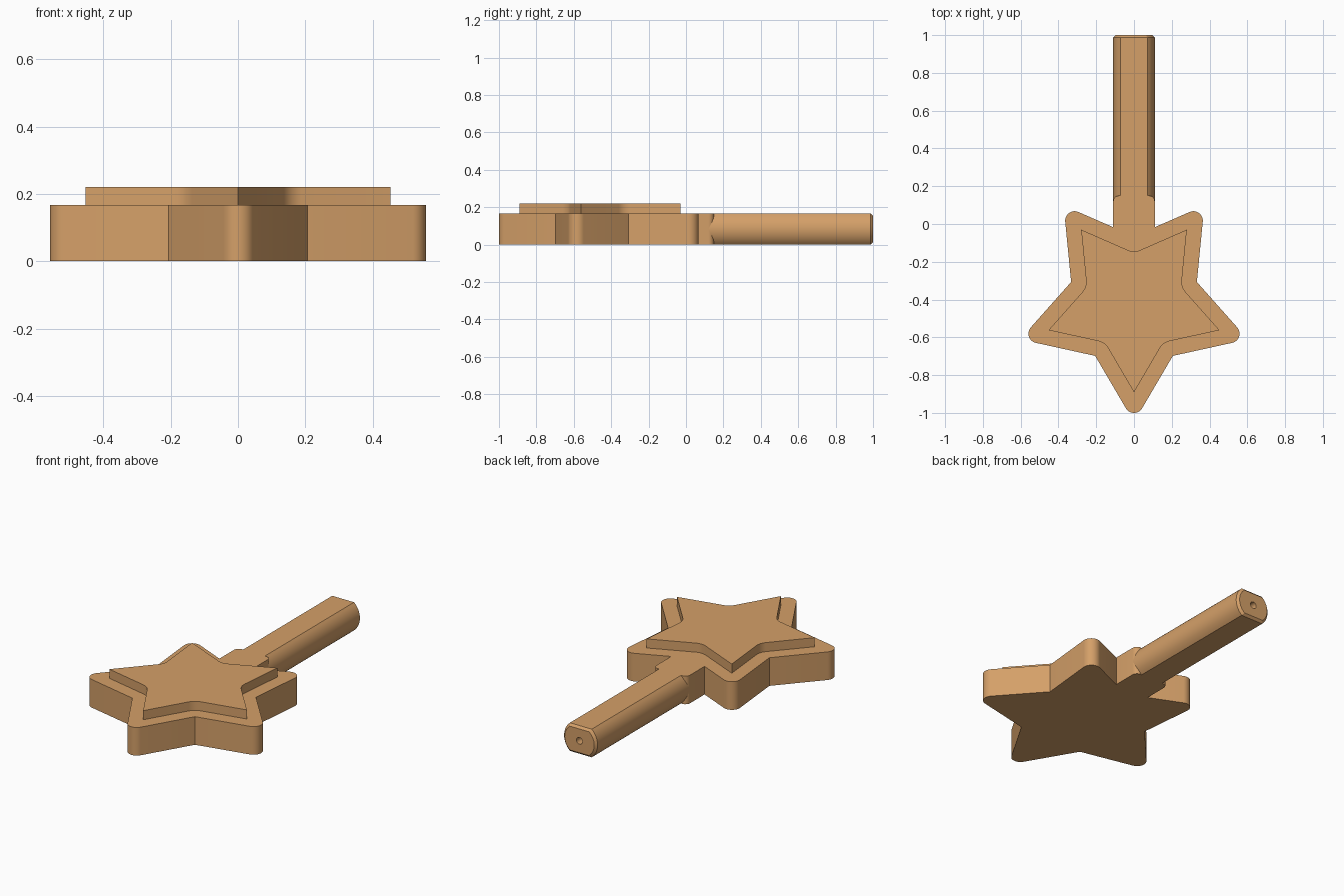
import bpy, bmesh, math
from mathutils import Vector, Matrix

if "Cube" in bpy.data.objects:
    bpy.data.objects.remove(bpy.data.objects["Cube"])

THICK, RAISED_TOP = 0.167, 0.221
CENTER = Vector((0, -0.415))
TIP_R, TIP_DIST, NOTCH_DIST, INSET = 0.05, 0.535, 0.35, 0.08
HANDLE_R, NECK_END = 0.11, 0.15

wood = bpy.data.materials.new("warm wood")
wood.diffuse_color = (0.66, 0.35, 0.14, 1)
wood.use_nodes = True
wood.node_tree.nodes["Principled BSDF"].inputs["Base Color"].default_value = wood.diffuse_color


def finish(name, bm):
    bmesh.ops.recalc_face_normals(bm, faces=bm.faces[:])
    me = bpy.data.meshes.new(name)
    bm.to_mesh(me)
    bm.free()
    me.materials.append(wood)
    ob = bpy.data.objects.new(name, me)
    bpy.context.collection.objects.link(ob)
    return ob


def smooth(ob):
    bpy.ops.object.select_all(action='DESELECT')
    ob.select_set(True)
    bpy.context.view_layer.objects.active = ob
    bpy.ops.object.shade_smooth_by_angle(angle=math.radians(28))


def loft(name, rings):
    """Closed solid through rings of equal point count."""
    bm = bmesh.new()
    loops = [[bm.verts.new(p) for p in ring] for ring in rings]
    n = len(loops[0])
    for a, b in zip(loops, loops[1:]):
        for i in range(n):
            j = (i + 1) % n
            bm.faces.new((a[i], a[j], b[j], b[i]))
    bm.faces.new(loops[0])
    bm.faces.new(loops[-1])
    return finish(name, bm)


def extrude(name, outline, z0, z1):
    return loft(name, [[(p.x, p.y, z) for p in outline] for z in (z0, z1)])


def arc(c, r, a0, a1, n):
    return [c + r * Vector((math.cos(a0 + (a1 - a0) * i / n),
                            math.sin(a0 + (a1 - a0) * i / n))) for i in range(n + 1)]


# Star arm geometry, arm pointing along -y: edge slope of the right flank
notch = Vector((math.sin(math.pi / 5), -math.cos(math.pi / 5))) * NOTCH_DIST
tip = Vector((0, -TIP_DIST))
d = notch - tip
half = math.atan2(d.x, d.y) - math.asin(TIP_R / d.length)   # half angle of the tip
raised_tip = Vector((0, -TIP_DIST - TIP_R / math.sin(half) + INSET / math.sin(half)))

# One arm of each star, going counter-clockwise and ending at its right notch
outer_arm = arc(tip, TIP_R, math.pi + half, 2 * math.pi - half, 12) + [notch]
mid = math.radians(-54) + math.pi                            # from notch to star centre
spread = math.pi - half - mid
raised_arm = [raised_tip] + arc(notch, INSET, mid + spread, mid - spread, 8)

outer, raised = [], []
for k in range(5):
    rot = Matrix.Rotation(k * math.tau / 5, 2)
    outer.append([rot @ p + CENTER for p in outer_arm])
    raised += [rot @ p + CENTER for p in raised_arm]

# The notch facing +y is replaced by a neck with rounded corners
top_notch = outer[2].pop()
flank = outer[2][-1]
root_y = top_notch.y + (flank.y - top_notch.y) * HANDLE_R / abs(flank.x - top_notch.x)
cr = 0.03
right = [Vector((HANDLE_R, root_y))] + arc(
    Vector((HANDLE_R - cr, NECK_END - cr)), cr, 0, math.pi / 2, 6)
left = [Vector((-p.x, p.y)) for p in reversed(right)]
outer[2] += right + left

star_base = extrude("star_base", [p for arm in outer for p in arm], 0, THICK)
raised_star = extrude("raised_star", raised, THICK - 0.01, RAISED_TOP)

# Handle: round bar with flat top and bottom, chamfered end
zc = THICK / 2
fa = math.asin(zc / HANDLE_R)
profile = (arc(Vector((0, 0)), HANDLE_R, -fa, fa, 14) +
           arc(Vector((0, 0)), HANDLE_R, math.pi - fa, math.pi + fa, 14))


def handle_ring(y, inset):
    sx, sz = 1 - inset / HANDLE_R, 1 - inset / zc
    return [(p.x * sx, y, zc + p.y * sz) for p in profile]


handle = loft("handle", [handle_ring(0.1, 0), handle_ring(0.987, 0), handle_ring(1, 0.013)])

# Small drilled hole in the handle end
hole = arc(Vector((0, zc)), 0.02, 0, math.tau, 20)[:-1]
cutter = loft("hole_cutter", [[(p.x, y, p.y) for p in hole] for y in (0.9, 1.05)])
cutter.hide_render = True
cutter.hide_viewport = True
mod = handle.modifiers.new("drilled_hole", 'BOOLEAN')
mod.operation = 'DIFFERENCE'
mod.solver = 'EXACT'
mod.object = cutter

for ob in (star_base, raised_star, handle):
    smooth(ob)
